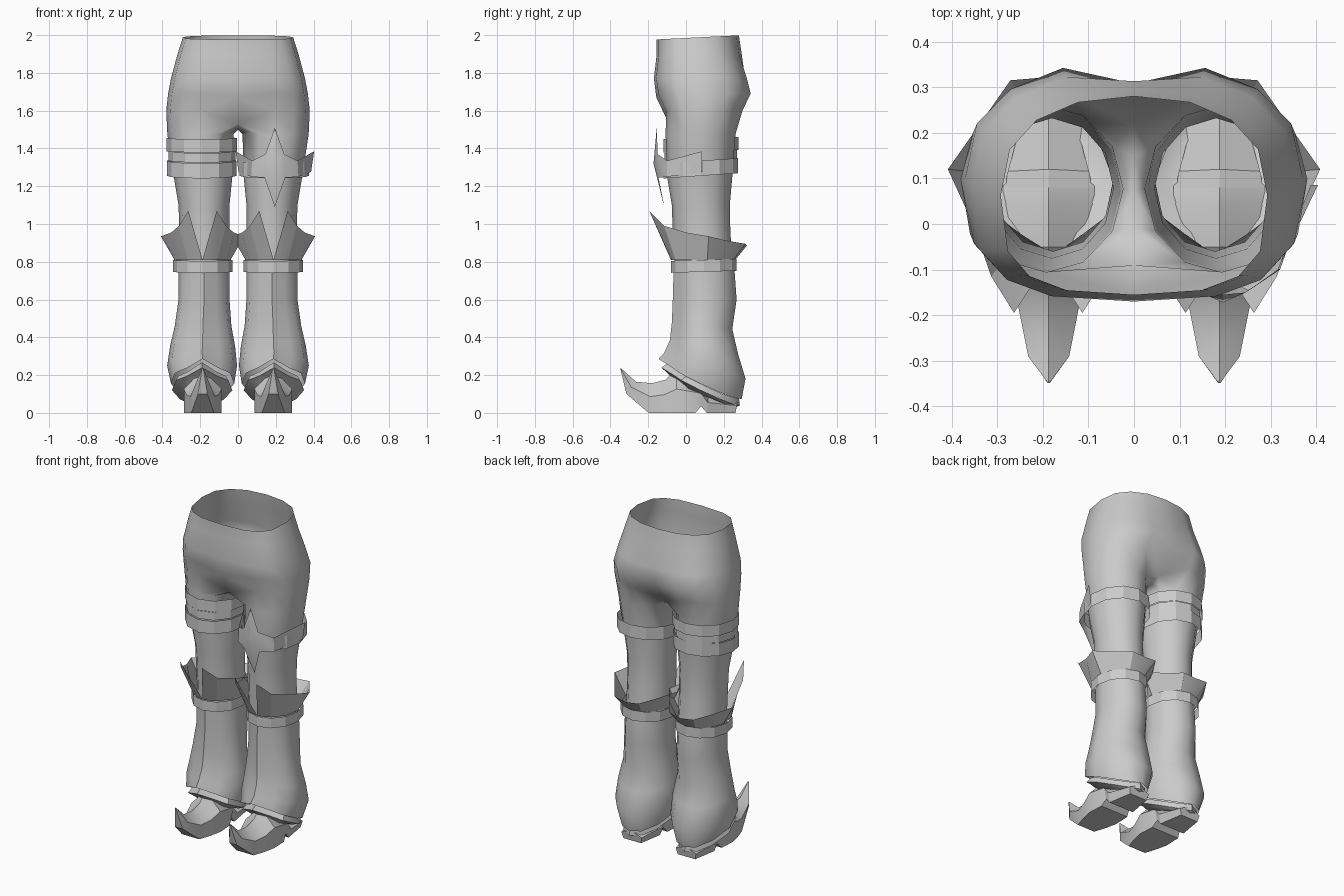
import bpy
import bmesh
from math import sin, cos, pi, radians
from mathutils import Vector

if "Cube" in bpy.data.objects:
    bpy.data.objects.remove(bpy.data.objects["Cube"], do_unlink=True)

grey = bpy.data.materials.new("plain grey")
grey.use_nodes = True
grey.diffuse_color = (0.6, 0.6, 0.6, 1)
grey.node_tree.nodes["Principled BSDF"].inputs["Base Color"].default_value = grey.diffuse_color

N = 12  # sides of each leg ring


def ring(z, x0, x1, y0, y1, tilt=0, ridge=0, drop=0, pinch=0):
    """Leg ring from its inner, outer, front and back limits, starting at the front."""
    cx, cy, rx, ry = (x0 + x1) / 2, (y0 + y1) / 2, (x1 - x0) / 2, (y1 - y0) / 2
    pts = []
    for k in range(N):
        a = 2 * pi * k / N
        y = cy - ry * cos(a) + (ridge if k in (1, N - 1) else 0)
        x = cx + rx * sin(a) * (1 - pinch * max(0, -cos(a)))
        pts.append(Vector((x, y, z + tilt * (y - cy) - drop * abs(sin(a)))))
    return pts


def skin(bm, rows, closed=True):
    """Join rows of vertices, all of equal length, with quads."""
    for a, b in zip(rows, rows[1:]):
        n = len(a)
        for i in range(n if closed else n - 1):
            j = (i + 1) % n
            bm.faces.new((a[i], b[i], b[j], a[j]))


def finish(name, bm, sides="both", angle=40):
    """Turn the left-side mesh into an object on one or both sides."""
    bmesh.ops.remove_doubles(bm, verts=bm.verts, dist=0.0005)
    if sides == "right":
        for v in bm.verts:
            v.co.x *= -1
    bmesh.ops.recalc_face_normals(bm, faces=bm.faces)
    me = bpy.data.meshes.new(name)
    bm.to_mesh(me)
    bm.free()
    me.materials.append(grey)
    me.shade_smooth()
    me.set_sharp_from_angle(angle=radians(angle))
    ob = bpy.data.objects.new(name, me)
    bpy.context.collection.objects.link(ob)
    if sides == "both":
        ob.modifiers.new("Mirror", "MIRROR").use_clip = True


def loft(name, rows, sides="both", angle=40, caps=False):
    bm = bmesh.new()
    vs = [[bm.verts.new(p) for p in r] for r in rows]
    skin(bm, vs)
    if caps:
        bm.faces.new(vs[0])
        bm.faces.new(vs[-1])
    finish(name, bm, sides, angle)


# Trousers: half pelvis rows, joined to a full leg ring under the crotch
bm = bmesh.new()
pelvis = []
for z, w, yf, yb, groin, cleft, sag in [
        (1.988, .292, -.155, .28, 0, 0, 0), (1.9, .32, -.155, .295, 0, 0, 0),
        (1.77, .355, -.17, .338, 0, .025, 0), (1.69, .37, -.157, .358, 0, .05, .02),
        (1.6, .38, -.115, .312, .025, .1, .07)]:
    row = []
    for i in range(9):
        t = pi * i / 8
        cy, ry = (yf + yb) / 2, (yb - yf) / 2
        front = cos(t) > 0
        y = cy - ry * abs(cos(t)) ** .6 if front else cy + ry * abs(cos(t)) ** .8
        x = w * sin(t) ** (.7 if front else .9) if 0 < i < 8 else 0
        if i == 0:
            y += groin
        elif i == 8:
            y -= cleft
        dz = .05 * (y - cy) if z > 1.95 else 0
        row.append(bm.verts.new((x, y, z + dz - (sag if i in (0, 8) else 0))))
    pelvis.append(row)
skin(bm, pelvis, closed=False)
crotch = [bm.verts.new((0, y, z)) for y, z in ((.15, 1.505), (.07, 1.5), (-.01, 1.505))]
leg = [pelvis[-1] + crotch]
for spec in [(1.475, .024, .374, -.108, .262), (1.25, .03, .34, -.1, .245),
             (1.1, .045, .315, -.075, .232), (.95, .045, .31, -.07, .235),
             (.78, .045, .31, -.06, .25)]:
    r = ring(*spec)
    leg.append([bm.verts.new(p) for p in r[-1:] + r[:-1]])
skin(bm, leg)
finish("trousers", bm, angle=70)

# Boot shaft with a front ridge and a slanted, flared hem
loft("boot_shaft", [ring(.78, .045, .315, -.065, .255, 0, .015),
                    ring(.6, .045, .315, -.07, .268, 0, .025),
                    ring(.46, .035, .335, -.075, .245, -.1, .025),
                    ring(.35, .015, .36, -.085, .275, -.2, .03),
                    ring(.25, .005, .375, -.115, .315, -.32, .035, 0, .1),
                    ring(.18, .02, .355, -.145, .295, -.48, .045, .025, .25)], angle=45)
# Ankle cuffs: a flared band that tucks in around the shoe
loft("ankle_cuff", [ring(.175, .045, .335, -.09, .28, -.5, .04, .03, .25),
                    ring(.14, .03, .35, -.13, .285, -.48, .045, .02, .3),
                    ring(.115, .06, .315, -.085, .268, -.47, .04, .015, .3),
                    ring(.09, .095, .28, -.06, .255, -.4, .03, 0, .2)], angle=30)


# Curled-toe shoe: cross-sections from heel to tip
def shoe_section(yb, zb, yt, zt, wb, wm):
    c, ym, zm = .187, (yb + yt) / 2, zb + (zt - zb) * .55
    return [Vector(p) for p in ((c - wb, yb, zb), (c + wb, yb, zb), (c + wm, ym, zm),
                                (c, yt, zt), (c - wm, ym, zm))]


loft("shoe", [shoe_section(*s) for s in [
    (.262, 0, .275, .07, .06, .07), (.11, 0, .12, .1, .085, .1),
    (.08, .035, .08, .16, .085, .1), (.05, 0, .04, .2, .095, .1),
    (-.05, 0, -.05, .23, .1, .1), (-.12, 0, -.11, .175, .085, .085),
    (-.198, 0, -.18, .157, .06, .065), (-.315, .1, -.265, .165, .025, .045),
    (-.348, .235, -.345, .237, .003, .003)]], angle=25, caps=True)


# Raised straps: thin bands standing just off the leg
def strap(name, top, bottom, limits, tilt, sides):
    loft(name, [ring(top, *limits, tilt), ring(bottom, *limits, tilt)], sides, 20)


strap("knee_strap", .81, .747, (.03, .345, -.08, .268), .03, "both")
strap("lower_thigh_strap", 1.335, 1.255, (.008, .377, -.118, .275), .07, "both")
strap("middle_thigh_strap", 1.385, 1.335, (.014, .369, -.114, .269), .05, "right")
strap("upper_thigh_strap", 1.455, 1.385, (.006, .378, -.118, .278), .03, "right")

# Spiked crown around the knee: half outline from front notch to back, then reflected
crown_half = [(0, -.08, .81), (.075, -.195, 1.07), (.125, -.115, .99), (.165, .0, .955),
              (.22, .12, .935), (.153, .215, .912), (.083, .315, .895), (0, .322, .885)]
rim = [Vector((.188 + x, y, z)) for x, y, z in crown_half]
rim += [Vector((.188 - x, y, z)) for x, y, z in crown_half[-2:0:-1]]
base = []
for x, y, z in rim:
    d = Vector((x - .188, y - .09)).normalized()
    base.append(Vector((.188 + d.x * .15, .09 + d.y * .17, .81)))
loft("knee_crown", [base, rim], angle=25)

# Four-pointed thigh guard on the left leg, folded along its upright ridge
bm = bmesh.new()
for s in (1, -1):
    def at(x, y, z):
        return bm.verts.new((.195 + s * x, y, z))
    tip, mid, low = at(0, -.155, 1.51), at(0, -.172, 1.32), at(0, -.115, 1.09)
    up, down = at(.05, -.15, 1.37), at(.055, -.145, 1.245)
    arm_up, arm_down = at(.12, -.1, 1.335), at(.125, -.1, 1.25)
    end_up, end_down = at(.208, .085, 1.385), at(.192, .085, 1.275)
    for f in ((tip, mid, up), (mid, low, down), (mid, down, up),
              (up, down, arm_down, arm_up), (arm_up, arm_down, end_down, end_up)):
        bm.faces.new(f)
finish("thigh_guard", bm, "left", 25)
